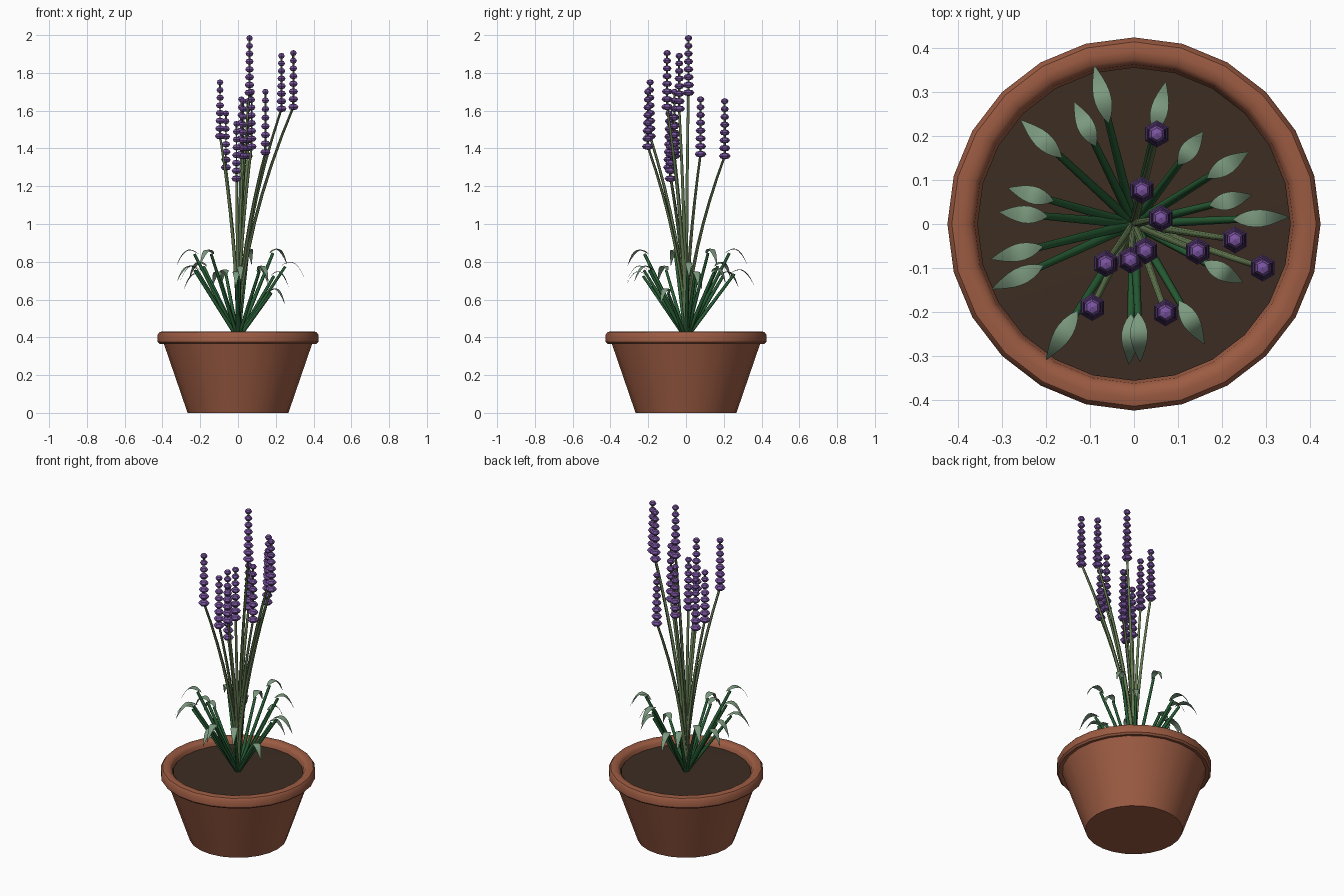
import bpy, bmesh, math
from mathutils import Vector, Matrix

if "Cube" in bpy.data.objects:
    bpy.data.objects.remove(bpy.data.objects["Cube"])


def material(name, rgb):
    m = bpy.data.materials.new(name)
    m.diffuse_color = (*rgb, 1)
    m.use_nodes = True
    m.node_tree.nodes["Principled BSDF"].inputs["Base Color"].default_value = m.diffuse_color
    return m


TERRACOTTA = material("terracotta", (0.33, 0.105, 0.055))
SOIL = material("soil", (0.045, 0.026, 0.016))
STEM = material("stem_green", (0.13, 0.20, 0.085))
STALK = material("stalk_green", (0.02, 0.11, 0.035))
LEAF = material("leaf_green", (0.20, 0.32, 0.21))
PURPLE = material("flower_purple", (0.20, 0.09, 0.36))


def finish(bm, name, mat, smooth=None):
    me = bpy.data.meshes.new(name)
    bm.to_mesh(me)
    bm.free()
    me.materials.append(mat)
    ob = bpy.data.objects.new(name, me)
    bpy.context.collection.objects.link(ob)
    if smooth:
        bpy.ops.object.select_all(action='DESELECT')
        ob.select_set(True)
        bpy.context.view_layer.objects.active = ob
        bpy.ops.object.shade_smooth_by_angle(angle=math.radians(smooth))
    return ob


def lathe(name, profile, mat, sides=24):
    # profile of (radius, z), starting and ending on the axis
    bm = bmesh.new()
    vs = [bm.verts.new((r, 0, z)) for r, z in profile]
    es = [bm.edges.new(p) for p in zip(vs, vs[1:])]
    bmesh.ops.spin(bm, geom=vs + es, axis=(0, 0, 1), cent=(0, 0, 0),
                   angle=math.tau, steps=sides, use_duplicate=False)
    bmesh.ops.remove_doubles(bm, verts=bm.verts, dist=1e-4)
    bmesh.ops.recalc_face_normals(bm, faces=bm.faces)
    return finish(bm, name, mat, 40)


def tube(bm, points, r0, r1, sides=6):
    rings = []
    for i, p in enumerate(points):
        a, b = points[max(i - 1, 0)], points[min(i + 1, len(points) - 1)]
        q = (b - a).to_track_quat('Z', 'Y')
        r = r0 + (r1 - r0) * i / (len(points) - 1)
        rings.append([bm.verts.new(p + q @ Vector((r * math.cos(t), r * math.sin(t), 0)))
                      for t in (math.tau * k / sides for k in range(sides))])
    for a, b in zip(rings, rings[1:]):
        for k in range(sides):
            n = (k + 1) % sides
            bm.faces.new((a[k], a[n], b[n], b[k]))
    bm.faces.new(rings[0][::-1])
    bm.faces.new(rings[-1])


# Pot with rolled rim, and soil
lathe("pot", [(0, 0), (0.267, 0), (0.394, 0.37), (0.415, 0.366), (0.425, 0.376),
              (0.425, 0.415), (0.415, 0.428), (0.395, 0.432), (0.375, 0.428),
              (0.363, 0.415), (0.355, 0.36), (0, 0.36)], TERRACOTTA)
lathe("soil", [(0, 0.37), (0.357, 0.37), (0.357, 0.397), (0, 0.403)], SOIL)

BASE_Z = 0.395

# Flower stems: x, y, height of the top bud, height of the lowest bud
FLOWERS = [(.052, .205, 1.65, 1.36), (.018, .077, 1.66, 1.37), (.061, .013, 1.984, 1.695),
           (.23, -.036, 1.89, 1.61), (.293, -.10, 1.905, 1.62), (.145, -.062, 1.70, 1.38),
           (.026, -.061, 1.65, 1.36), (-.008, -.082, 1.53, 1.24), (-.064, -.09, 1.585, 1.30),
           (-.095, -.19, 1.75, 1.465), (.072, -.202, 1.70, 1.41)]
stems, buds = bmesh.new(), bmesh.new()
for x, y, top, low in FLOWERS:
    path = []
    for i in range(9):
        t = i / 8
        f = t ** 1.75
        path.append(Vector((x * f, y * f, BASE_Z + (low - BASE_Z) * t)))
    path.append(Vector((x, y, top)))
    tube(stems, path, 0.011, 0.006)
    for i in range(8):
        t = i / 7
        r, h = 0.031 - 0.011 * t, 0.018 - 0.002 * t
        bmesh.ops.create_uvsphere(
            buds, u_segments=6, v_segments=4, radius=1,
            matrix=Matrix.Translation((x, y, low + (top - low) * t)) @ Matrix.Diagonal((r, r, h, 1)))
finish(stems, "flower_stems", STEM, 60)
finish(buds, "flower_buds", PURPLE)

# Leaves: x and y of the tip, height of the arch
LEAVES = [(-.257, .236, .80), (-.286, .082, .74), (-.307, .027, .78), (-.325, -.08, .865),
          (-.323, -.148, .78), (-.2, -.309, .865), (-.011, -.32, .75), (.014, -.314, .78),
          (.16, -.273, .78), (.248, -.134, .66), (.352, .016, .80), (.268, .066, .75),
          (.26, .164, .87), (.157, .21, .77), (.072, .323, .87), (-.09, .36, .76),
          (-.136, .277, .75)]
stalks, blades = bmesh.new(), bmesh.new()
for x, y, peak in LEAVES:
    tip = Vector((x, y, 0))
    out, reach = tip.normalized(), tip.length
    side = Vector((-out.y, out.x, 0))
    # straight stalk
    tube(stalks, [Vector((0, 0, BASE_Z)), out * reach * 0.71 + Vector((0, 0, peak - 0.025))],
         0.011, 0.008)
    # drooping blade with a midrib
    rows, n = [], 8
    for i in range(n + 1):
        t = i / n
        d = t - 0.42
        z = peak - (0.25 if d > 0 else 0.14) * d * d
        c = out * reach * (0.64 + 0.36 * t) + Vector((0, 0, z))
        w = 0.001 + 0.019 * math.sin(math.pi * t ** 0.85)
        rows.append([blades.verts.new(c + side * s * w - Vector((0, 0, abs(s) * w * 0.15)))
                     for s in (-1, 0, 1)])
    for a, b in zip(rows, rows[1:]):
        for k in (0, 1):
            blades.faces.new((a[k], b[k], b[k + 1], a[k + 1]))
bmesh.ops.recalc_face_normals(stalks, faces=stalks.faces)
for f in blades.faces:
    f.normal_update()
    if f.normal.z < 0:
        f.normal_flip()
finish(stalks, "leaf_stalks", STALK, 60)
finish(blades, "leaf_blades", LEAF, 30)
